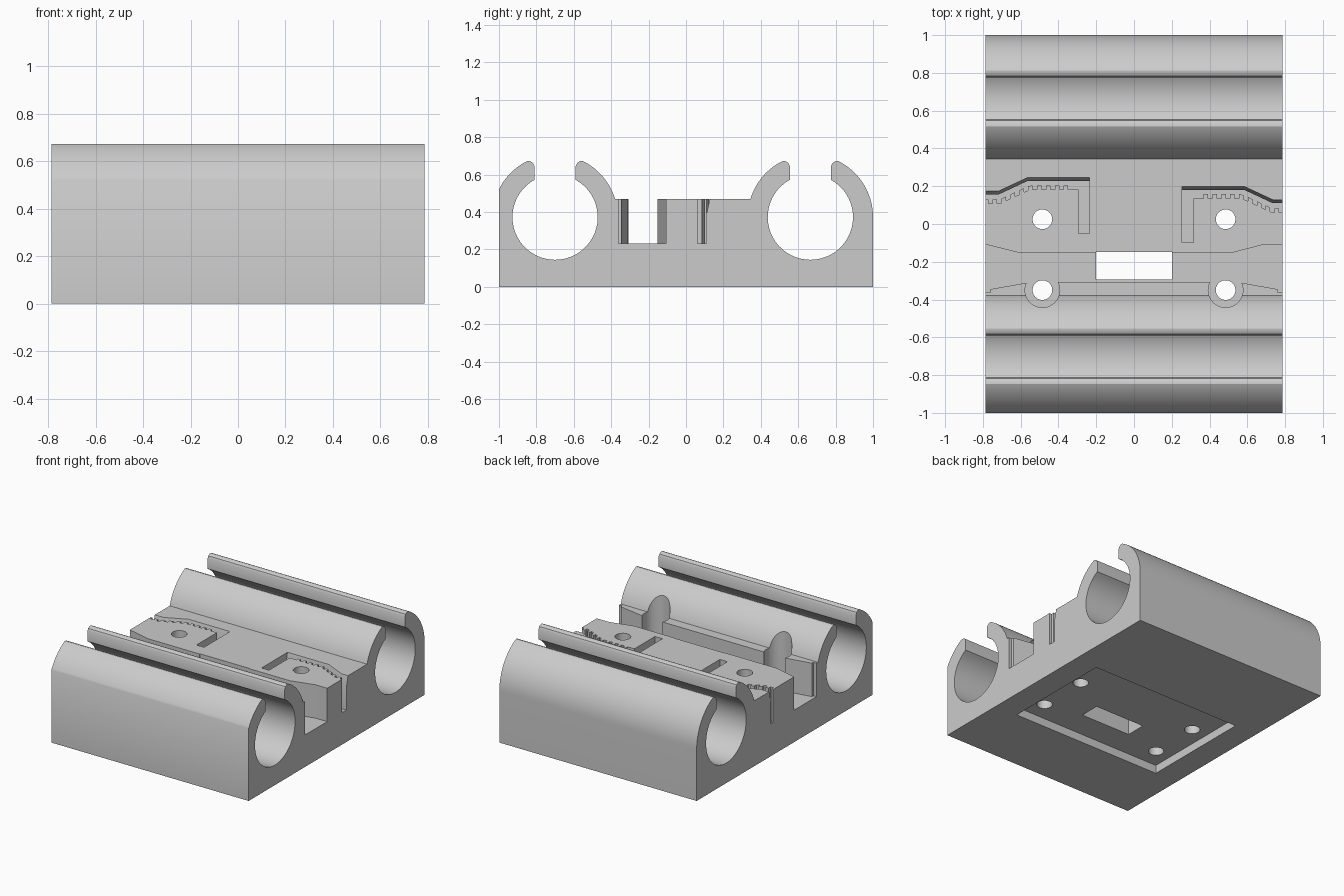
import bpy, bmesh, math

default = bpy.data.objects.get("Cube")
if default:
    bpy.data.objects.remove(default, do_unlink=True)

HALF_W = 0.785       # half width along x
DECK = 0.47          # height of the flat deck
FLOOR = 0.23         # floor of the channel and belt slots
BORE_Z, BORE_R, JAW_R, GAP = 0.372, 0.228, 0.335, 0.11

grey = bpy.data.materials.new("plain grey")
grey.use_nodes = True
grey.diffuse_color = (0.6, 0.6, 0.6, 1)
grey.node_tree.nodes["Principled BSDF"].inputs["Base Color"].default_value = (0.6, 0.6, 0.6, 1)


def loft(name, rings):
    """Solid through a stack of matching closed outlines."""
    bm = bmesh.new()
    loops = [[bm.verts.new(p) for p in ring] for ring in rings]
    n = len(loops[0])
    for a, b in zip(loops, loops[1:]):
        for i in range(n):
            j = (i + 1) % n
            bm.faces.new((a[i], a[j], b[j], b[i]))
    bm.faces.new(loops[0])
    bm.faces.new(loops[-1])
    bmesh.ops.recalc_face_normals(bm, faces=bm.faces)
    mesh = bpy.data.meshes.new(name)
    bm.to_mesh(mesh)
    bm.free()
    mesh.materials.append(grey)
    obj = bpy.data.objects.new(name, mesh)
    bpy.context.collection.objects.link(obj)
    return obj


def prism(name, outline, z0, z1):
    return loft(name, [[(x, y, z) for x, y in outline] for z in (z0, z1)])


def arc(cx, cy, r, start, end, steps):
    angles = [math.radians(start + (end - start) * i / steps) for i in range(steps + 1)]
    return [(cx + r * math.cos(a), cy + r * math.sin(a)) for a in angles]


def circle(x, y, r):
    return arc(x, y, r, 0, 360, 40)[:-1]


def box(x0, x1, y0, y1):
    return [(x0, y0), (x1, y0), (x1, y1), (x0, y1)]


def clamp(cy, start, end):
    """Open bearing clamp: outer arc, rounded jaw tip, bore, and back out."""
    tip = [(0.162, 0.665), (0.148, 0.672), (0.133, 0.671), (0.118, 0.662), (GAP, 0.645)]
    tip_angle = math.degrees(math.acos(0.175 / JAW_R))
    lip = math.degrees(math.acos(GAP / BORE_R))
    pts = arc(cy, BORE_Z, JAW_R, start, tip_angle, 14)
    pts += [(cy + d, z) for d, z in tip]
    pts += arc(cy, BORE_Z, BORE_R, lip, -180 - lip, 44)
    pts += [(cy - d, z) for d, z in reversed(tip)]
    pts += arc(cy, BORE_Z, JAW_R, 180 - tip_angle, end, 14)
    return pts


# Body: side profile extruded across the width
deck_angle = math.degrees(math.asin((DECK - BORE_Z) / JAW_R))
front_angle = math.degrees(math.acos(-0.3 / JAW_R))
profile = [(-1, 0), (1, 0)]
profile += clamp(0.665, 0, 180 - deck_angle)
profile += clamp(-0.70, deck_angle, front_angle)
body = loft("carriage_body", [[(x, y, z) for y, z in profile] for x in (-HALF_W, HALF_W)])

cutters = []

# Channel along the front of the deck
channel = [(-0.9, -0.108), (-0.785, -0.108), (-0.61, -0.152), (0.52, -0.152), (0.69, -0.108), (0.9, -0.108),
           (0.9, -0.362), (0.76, -0.362), (0.76, -0.345), (0.55, -0.308),
           (-0.55, -0.308), (-0.76, -0.345), (-0.76, -0.362), (-0.9, -0.362)]
cutters.append(prism("channel_cutter", channel, FLOOR, 0.9))

# Underside pocket and centre window
cutters.append(prism("pocket_cutter", box(-0.605, 0.605, -0.495, 0.33), -0.1, 0.06))
cutters.append(prism("window_cutter", box(-0.2, 0.2, -0.295, -0.148), -0.2, 0.95))

# Screw holes, with clearance wells in the front pair
for side in (-1, 1):
    x = side * 0.485
    cutters.append(prism("well_cutter", circle(x, -0.35, 0.092), FLOOR + 0.001, 0.95))
    for y in (-0.35, 0.025):
        cutters.append(prism("hole_cutter", circle(x, y, 0.052), -0.2, 0.96))


def tooth_base(u):
    t = min(max((u - 0.55) / 0.16, 0), 1)
    return 0.183 - 0.075 * t


def belt_slot(side, du, dy):
    """Toothed belt slot with a flared back wall."""
    pts = [(0.235, -0.05, 0), (0.235, 0.227, 1), (0.565, 0.227, 1), (0.715, 0.157, 1), (0.87, 0.157, 1)]
    step = 0.0235
    for i in reversed(range(23)):
        u = 0.325 + i * step
        rise = 0.022 * (i % 2)
        pts += [(u + step, tooth_base(u + step) + rise, 0), (u, tooth_base(u) + rise, 0)]
    pts += [(0.295, 0.183, 0), (0.295, -0.05, 0)]
    rings = []
    for z, flare in ((FLOOR, 0), (0.39, 0), (0.5, 0.025)):
        rings.append([(side * (u + du), y + dy + f * flare, z) for u, y, f in pts])
    return loft("belt_slot_cutter", rings)


cutters.append(belt_slot(-1, 0, 0))
cutters.append(belt_slot(1, 0.02, -0.047))

# Cut everything out of the body, then drop the cutters
for cutter in cutters:
    cutter.hide_render = True
    mod = body.modifiers.new(cutter.name, 'BOOLEAN')
    mod.operation = 'DIFFERENCE'
    mod.solver = 'EXACT'
    mod.object = cutter
bpy.context.view_layer.update()
graph = bpy.context.evaluated_depsgraph_get()
result = bpy.data.meshes.new_from_object(body.evaluated_get(graph))
body.modifiers.clear()
body.data = result
for cutter in cutters:
    bpy.data.objects.remove(cutter, do_unlink=True)

# Smooth curved walls, keep edges crisp
bpy.ops.object.select_all(action='DESELECT')
body.select_set(True)
bpy.context.view_layer.objects.active = body
bpy.ops.object.shade_smooth_by_angle(angle=math.radians(30))
